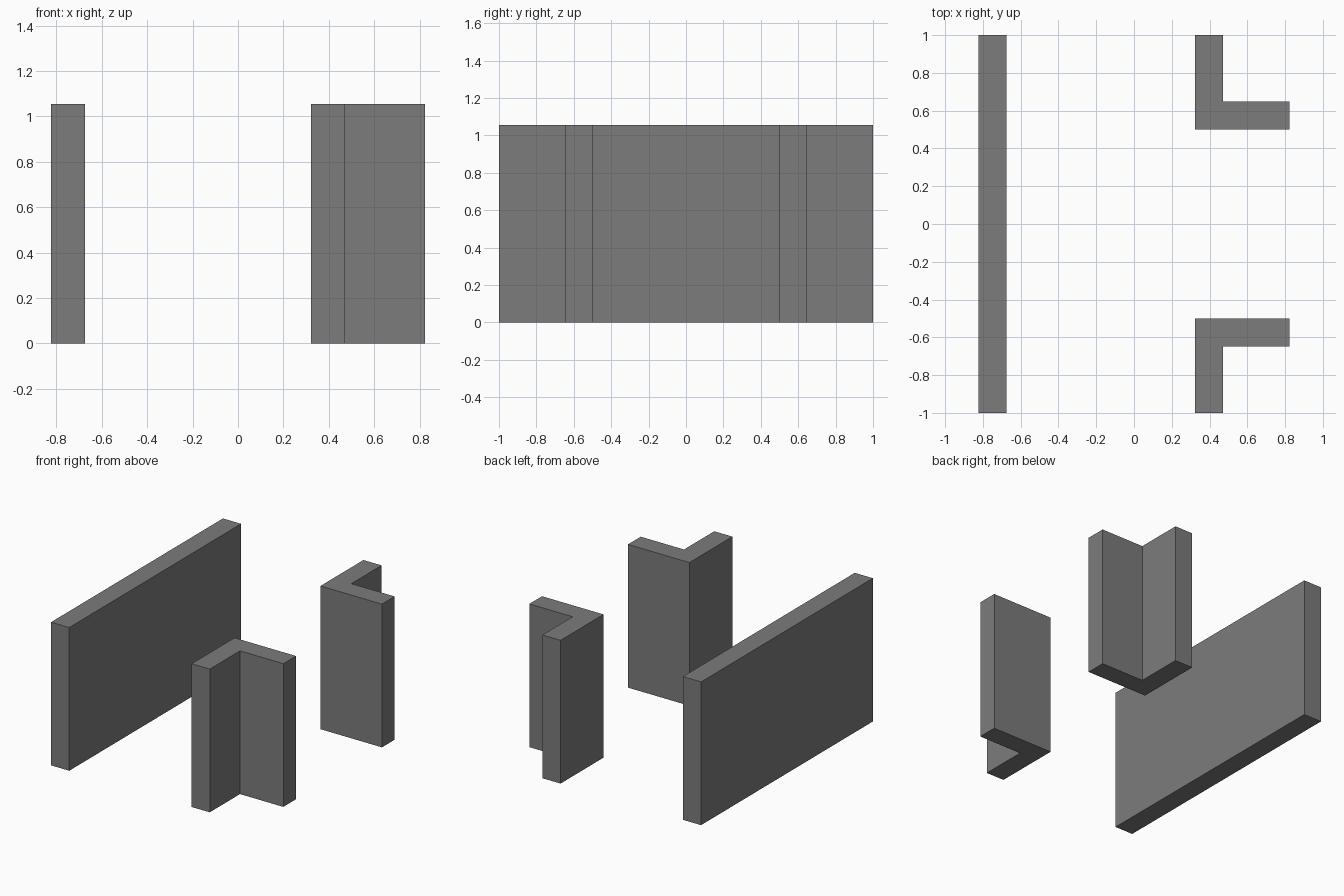
import bpy
import bmesh

if "Cube" in bpy.data.objects:
    bpy.data.objects.remove(bpy.data.objects["Cube"])

HEIGHT = 1.055
THICK = 0.148
X_END, Y_END = 0.823, 1.0
X_IN, Y_IN = 0.322, 0.5

grey = bpy.data.materials.new("dark_grey")
grey.diffuse_color = (0.2, 0.2, 0.2, 1)
grey.use_nodes = True
grey.node_tree.nodes["Principled BSDF"].inputs["Base Color"].default_value = grey.diffuse_color


def prism(name, outline):
    """Extrude a flat outline up from the ground to wall height."""
    bm = bmesh.new()
    face = bm.faces.new([bm.verts.new((x, y, 0)) for x, y in outline])
    top = bmesh.ops.extrude_face_region(bm, geom=[face], use_keep_orig=True)
    verts = [v for v in top["geom"] if isinstance(v, bmesh.types.BMVert)]
    bmesh.ops.translate(bm, verts=verts, vec=(0, 0, HEIGHT))
    bmesh.ops.recalc_face_normals(bm, faces=bm.faces)
    mesh = bpy.data.meshes.new(name)
    bm.to_mesh(mesh)
    bm.free()
    mesh.materials.append(grey)
    obj = bpy.data.objects.new(name, mesh)
    bpy.context.collection.objects.link(obj)
    return obj


# Long straight wall on the left
prism("long_wall", [(-X_END, -Y_END), (-X_END + THICK, -Y_END),
                    (-X_END + THICK, Y_END), (-X_END, Y_END)])

# Two mirrored L-shaped corner walls on the right
for name, side in (("front_corner_wall", -1), ("back_corner_wall", 1)):
    corner = [(X_IN, Y_IN), (X_END, Y_IN), (X_END, Y_IN + THICK),
              (X_IN + THICK, Y_IN + THICK), (X_IN + THICK, Y_END), (X_IN, Y_END)]
    prism(name, [(x, side * y) for x, y in corner])
